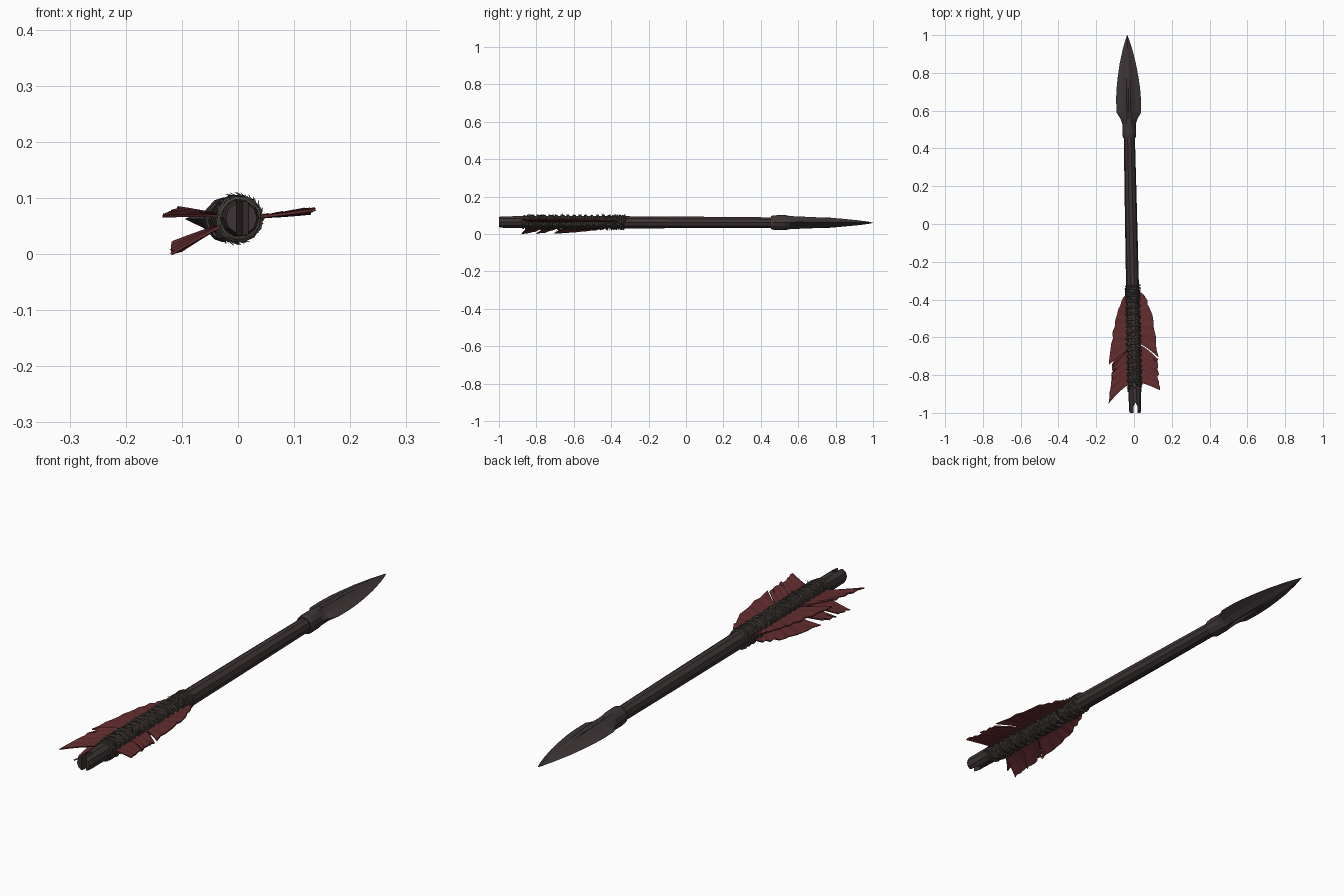
import bpy, bmesh, math, random
from mathutils import Vector

if "Cube" in bpy.data.objects:
    bpy.data.objects.remove(bpy.data.objects["Cube"])

random.seed(4)
ZC = 0.064


def axis(y):
    """Centre line of the arrow, leaning slightly in x."""
    return Vector((0.006 - 0.021 * (y + 1), y, ZC - 0.002 * (y + 1)))


def material(name, rgb):
    m = bpy.data.materials.new(name)
    m.diffuse_color = (*rgb, 1)
    m.use_nodes = True
    m.node_tree.nodes["Principled BSDF"].inputs["Base Color"].default_value = m.diffuse_color
    return m


WOOD = material("dark wood", (0.047, 0.034, 0.035))
IRON = material("dark iron", (0.047, 0.036, 0.038))
RED = material("red feather", (0.125, 0.026, 0.028))
CORD = material("grey cord", (0.060, 0.052, 0.046))


def make(name, bm, mat):
    bmesh.ops.remove_doubles(bm, verts=bm.verts, dist=0.00005)
    bmesh.ops.recalc_face_normals(bm, faces=bm.faces)
    me = bpy.data.meshes.new(name)
    bm.to_mesh(me)
    bm.free()
    me.materials.append(mat)
    ob = bpy.data.objects.new(name, me)
    bpy.context.collection.objects.link(ob)
    return ob


def loft(bm, rings):
    """Skin a list of closed rings of points and cap both ends."""
    loops = [[bm.verts.new(p) for p in r] for r in rings]
    n = len(loops[0])
    for a, b in zip(loops, loops[1:]):
        for i in range(n):
            bm.faces.new((a[i], a[(i + 1) % n], b[(i + 1) % n], b[i]))
    bm.faces.new(loops[0])
    bm.faces.new(loops[-1])


def ring(y, r, n=10):
    return [axis(y) + Vector((r * math.cos(math.tau * i / n), 0, r * math.sin(math.tau * i / n)))
            for i in range(n)]


def tube(bm, pts, r, n=5):
    rings = []
    for i, p in enumerate(pts):
        t = (pts[min(i + 1, len(pts) - 1)] - pts[max(i - 1, 0)]).normalized()
        side = t.cross(Vector((0, 1, 0)) if abs(t.y) < 0.9 else Vector((0, 0, 1))).normalized()
        up = side.cross(t)
        k = r(i / (len(pts) - 1))
        rings.append([p + k * (side * math.cos(math.tau * j / n) + up * math.sin(math.tau * j / n))
                      for j in range(n)])
    loft(bm, rings)


# shaft with a slotted nock at the back
bm = bmesh.new()
loft(bm, [ring(y, r) for y, r in ((-1, 0.028), (-0.985, 0.032), (-0.9, 0.033), (-0.86, 0.034),
                                  (-0.3, 0.034), (0.1, 0.032), (0.52, 0.029))])
shaft = make("shaft", bm, WOOD)
bm = bmesh.new()
slot = [(-0.011, -1.05), (0.011, -1.05), (0.010, -0.965), (0, -0.945), (-0.010, -0.965)]
loft(bm, [[Vector((x + 0.008, y, z)) for x, y in slot] for z in (0.0, 0.13)])
cutter = make("nock_cutter", bm, WOOD)
cutter.hide_render = True
mod = shaft.modifiers.new("nock", 'BOOLEAN')
mod.object, mod.operation, mod.solver = cutter, 'DIFFERENCE', 'EXACT'
bpy.context.view_layer.objects.active = shaft
bpy.ops.object.modifier_apply(modifier="nock")
bpy.data.objects.remove(cutter)

# arrowhead: round socket that spreads into a ridged, grooved blade
BX = [1, 0.5, 0.16, 0, -0.16, -0.5, -1]
BZ = [0.06, 0.42, 0.9, 1.0, 0.9, 0.42, 0.06]


def head_ring(y, w, h, blade, groove):
    top = []
    for i in range(7):
        a = math.pi * i / 6
        x = math.cos(a) * (1 - blade) + BX[i] * blade
        z = math.sin(a) * (1 - blade) + BZ[i] * blade
        if i == 3:
            z -= groove
        top.append((x * w, z * h))
    pts = top + [(x, -z) for x, z in reversed(top[1:-1])]
    return [axis(y) + Vector((x, 0, z)) for x, z in pts]


bm = bmesh.new()
loft(bm, [head_ring(*s) for s in (
    (0.455, 0.033, 0.035, 0, 0), (0.47, 0.036, 0.039, 0, 0), (0.53, 0.036, 0.040, 0.2, 0),
    (0.555, 0.044, 0.039, 0.7, 0.1), (0.59, 0.065, 0.037, 1, 0.35), (0.66, 0.066, 0.034, 1, 0.35),
    (0.72, 0.062, 0.031, 1, 0.25), (0.77, 0.056, 0.027, 1, 0), (0.85, 0.043, 0.020, 1, 0),
    (0.93, 0.024, 0.012, 1, 0), (0.975, 0.010, 0.006, 1, 0), (1.0, 0.0008, 0.0008, 1, 0))])
make("arrowhead", bm, IRON)

# feathers: swept, ragged lobes; each lobe = root front, root back, outer edge bezier
TWO = [(-0.36, -0.67, (0.045, -0.37), (0.112, -0.43), (0.135, -0.745)),
       (-0.67, -0.85, (0.112, -0.745), (0.130, -0.80), (0.136, -0.95))]
THREE = [(-0.36, -0.635, (0.045, -0.37), (0.108, -0.43), (0.128, -0.705)),
         (-0.64, -0.735, (0.125, -0.715), (0.132, -0.75), (0.132, -0.80)),
         (-0.735, -0.84, (0.128, -0.795), (0.137, -0.83), (0.137, -0.88))]


def feather(name, angle, lobes, curl, twist):
    d = math.radians(angle)
    out, nrm = Vector((math.cos(d), 0, math.sin(d))), Vector((-math.sin(d), 0, math.cos(d)))
    bm = bmesh.new()
    for f, b, p0, p1, p2 in lobes:
        nu = max(6, round((f - b) * 50))
        grid = []
        for i in range(nu + 1):
            u = i / nu
            e = [(1 - u) ** 2 * p0[k] + 2 * u * (1 - u) * p1[k] + u * u * p2[k] for k in (0, 1)]
            if 0 < i < nu:
                e = [e[0] - random.uniform(0, 0.009), e[1] - random.uniform(-0.004, 0.006)]
            root = f + (b - f) * u
            row = []
            for j in range(5):
                v = j / 4
                s = 0.030 + (e[0] - 0.030) * v
                y = root + (e[1] - root) * v ** 1.25
                off = curl * v * v + twist * v * (u - 0.5) + (0.0015 if i % 2 else -0.0015) * v
                row.append(bm.verts.new(Vector((0.002, y, ZC)) + out * s + nrm * off))
            grid.append(row)
        for a, c in zip(grid, grid[1:]):
            for j in range(4):
                bm.faces.new((a[j], a[j + 1], c[j + 1], c[j]))
    ob = make(name, bm, RED)
    m = ob.modifiers.new("thickness", 'SOLIDIFY')
    m.thickness, m.offset = 0.005, 0


feather("feather_right", 4, THREE, 0.004, 0.006)
feather("feather_upper_left", 173, TWO, 0.004, 0.016)
feather("feather_lower_left", 203, THREE, 0.004, 0.018)

# quills along the feather roots
bm = bmesh.new()
for ang in (4, 173, 203):
    d = math.radians(ang)
    pts = [axis(-0.35 - 0.54 * i / 8) + 0.034 * Vector((math.cos(d), 0, math.sin(d))) for i in range(9)]
    tube(bm, pts, lambda t: 0.006 - 0.003 * t)
make("feather_quills", bm, CORD)


# cord binding: spaced double coils, with tight bands at both ends
def coil(bm, y0, y1, turns, radius, thick, phase=0.0, sign=1):
    n = int(abs(turns) * 14)
    pts = []
    for i in range(n + 1):
        t = i / n
        a = phase + sign * math.tau * turns * t
        r = radius + random.uniform(-0.0015, 0.002)
        pts.append(axis(y0 + (y1 - y0) * t) + r * Vector((math.cos(a), 0, math.sin(a))))
    tube(bm, pts, lambda t: thick)


bm = bmesh.new()
coil(bm, -0.325, -0.40, 6, 0.036, 0.0055)
coil(bm, -0.40, -0.85, 14, 0.037, 0.0055)
coil(bm, -0.41, -0.85, 14, 0.036, 0.004, 2.2)
coil(bm, -0.36, -0.84, 8, 0.037, 0.0035, 1.0, -1)
coil(bm, -0.83, -0.875, 3, 0.035, 0.0045)
make("cord_binding", bm, CORD)

# frayed cord ends
bm = bmesh.new()
for k in range(70):
    y, a = random.uniform(-0.86, -0.33), random.uniform(0, math.tau)
    d = Vector((math.cos(a), 0, math.sin(a)))
    side = Vector((-d.z, random.uniform(-0.9, 0.9), d.x))
    p = axis(y) + d * 0.036
    tube(bm, [p, p + d * 0.005 + side * 0.007, p + d * 0.008 + side * 0.017],
         lambda t: 0.0022 * (1 - 0.8 * t), 3)
make("frayed_cord", bm, CORD)
